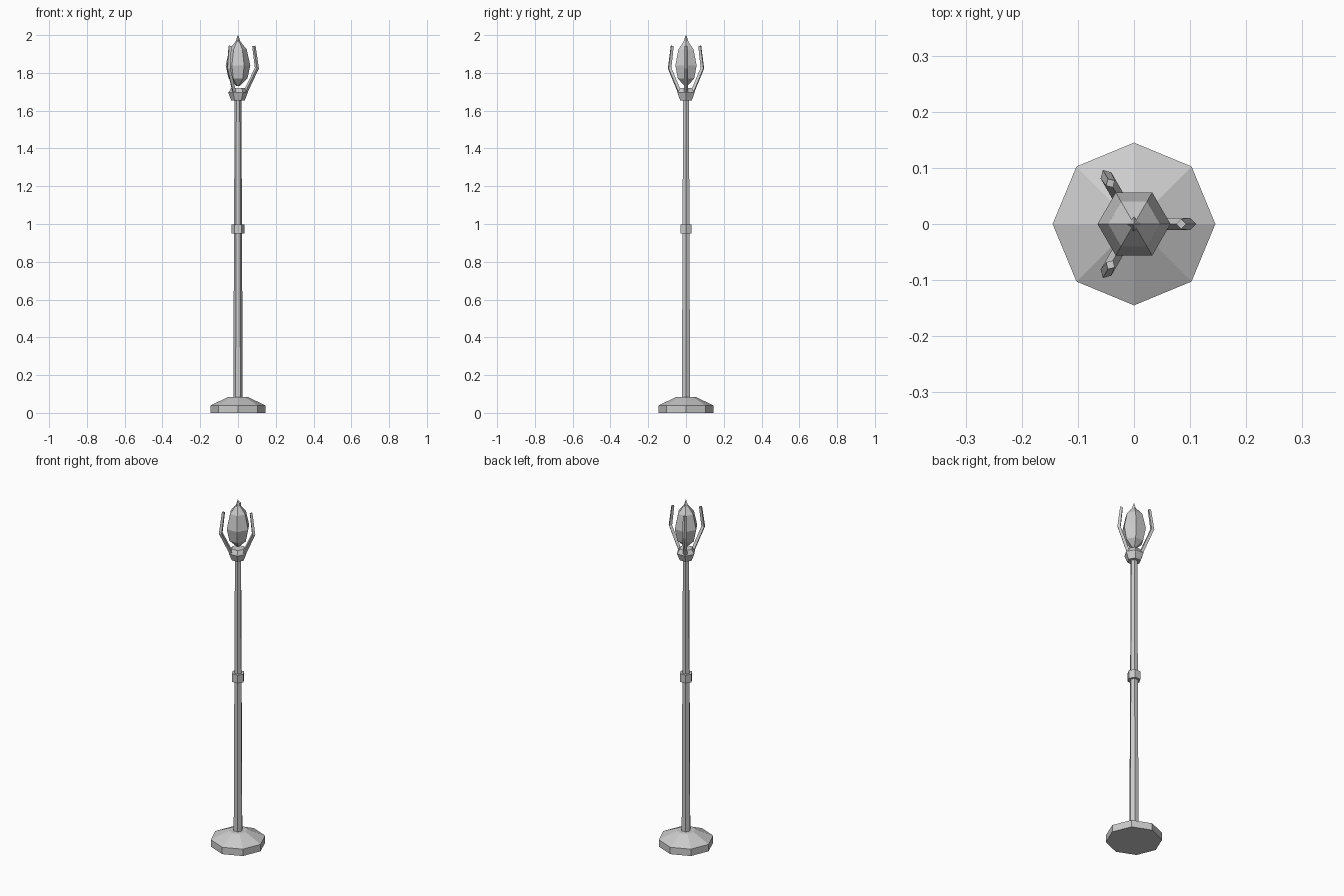
import bpy, math
from mathutils import Vector, Matrix

if "Cube" in bpy.data.objects:
    bpy.data.objects.remove(bpy.data.objects["Cube"])


def make(name, verts, faces):
    me = bpy.data.meshes.new(name)
    me.from_pydata(verts, [], faces)
    ob = bpy.data.objects.new(name, me)
    bpy.context.collection.objects.link(ob)
    return ob


def skin(name, rings):
    """Join equal-sized rings of points into a capped solid."""
    n = len(rings[0])
    faces = [(k * n + i, k * n + (i + 1) % n, (k + 1) * n + (i + 1) % n, (k + 1) * n + i)
             for k in range(len(rings) - 1) for i in range(n)]
    last = (len(rings) - 1) * n
    faces += [tuple(range(n))[::-1], tuple(range(last, last + n))]
    return make(name, [p for r in rings for p in r], faces)


def lathe(name, sides, profile):
    """Faceted solid of revolution from (radius, z) pairs, a corner on +x."""
    return skin(name, [[(r * math.cos(math.tau * i / sides), r * math.sin(math.tau * i / sides), z)
                        for i in range(sides)] for r, z in profile])


# Foot, pole and collars
lathe("base", 8, [(0.145, 0), (0.145, 0.04), (0.05, 0.085)])
lathe("pole", 6, [(0.025, 0.08), (0.018, 1.66)])
lathe("middle_collar", 6, [(0.035, 0.95), (0.035, 0.997)])
lathe("cup", 6, [(0.036, 1.655), (0.052, 1.695), (0.036, 1.72)])

# Crystal with its finial
lathe("crystal", 6, [(0.008, 1.73), (0.05, 1.77), (0.065, 1.84), (0.046, 1.925), (0.008, 1.972)])
lathe("finial", 4, [(0.004, 1.945), (0.013, 1.967), (0.001, 2.0)])

# Three bent prongs around the crystal, diamond cross-section
path = [(0.04, 1.70, 0.011), (0.1, 1.825, 0.011), (0.084, 1.943, 0.009)]
tilts = [0.45, 0.16, -0.13]
for k in range(3):
    turn = Matrix.Rotation(math.tau * k / 3, 3, 'Z')
    rings = []
    for (x, z, r), t in zip(path, tilts):
        u = Vector((math.cos(t), 0, -math.sin(t))) * r
        v = Vector((0, r, 0))
        c = Vector((x, 0, z))
        rings.append([turn @ (c + d) for d in (u, v, -u, -v)])
    skin(f"prong_{k + 1}", rings)
